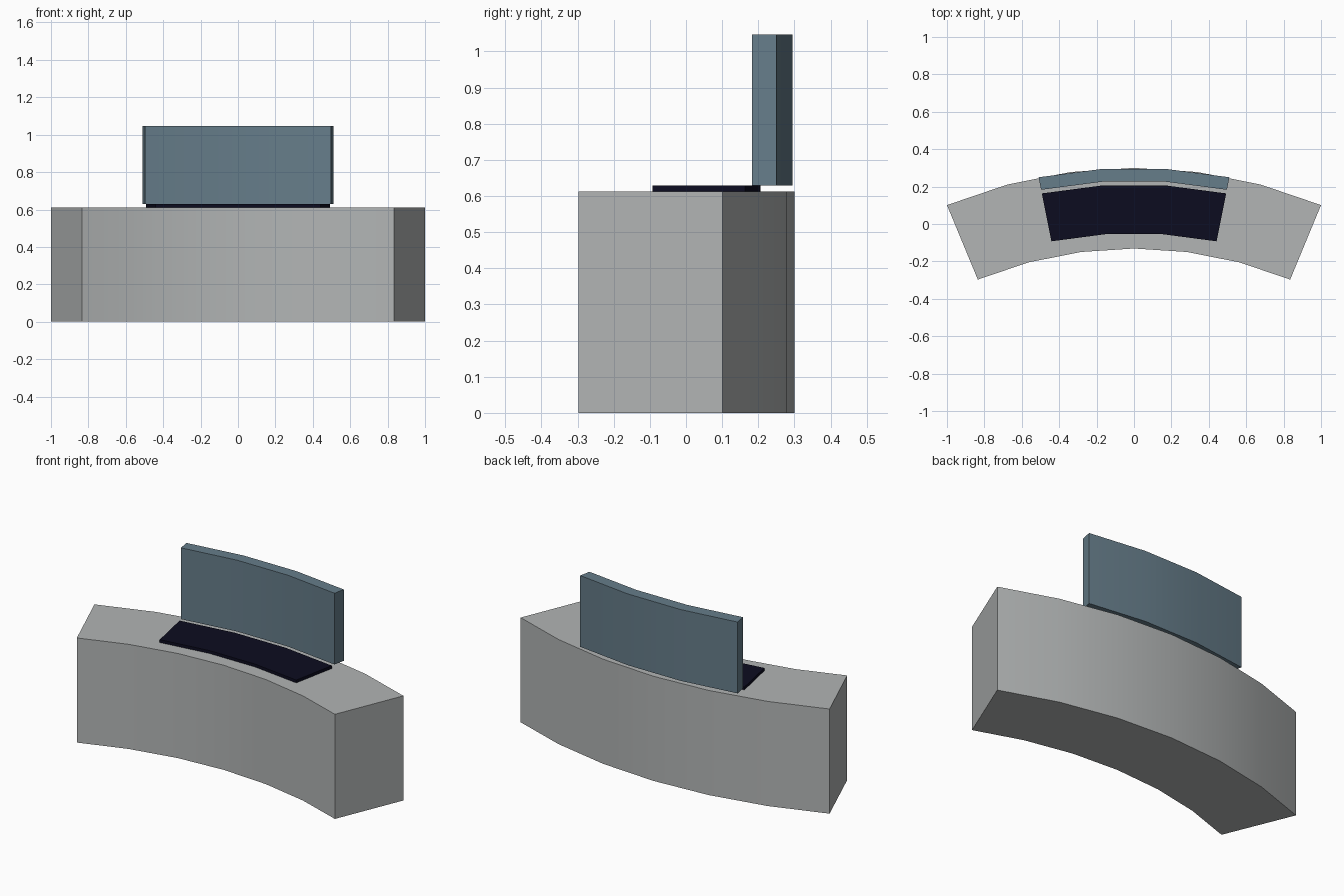
import bpy, bmesh, math

if "Cube" in bpy.data.objects:
    bpy.data.objects.remove(bpy.data.objects["Cube"])

CENTRE_Y = -2.313  # common centre of all the arcs


def srgb(r, g, b):
    def lin(c):
        c /= 255
        return c / 12.92 if c <= 0.04045 else ((c + 0.055) / 1.055) ** 2.4
    return (lin(r), lin(g), lin(b), 1)


def material(name, rgb):
    m = bpy.data.materials.new(name)
    m.diffuse_color = srgb(*rgb)
    m.use_nodes = True
    m.node_tree.nodes["Principled BSDF"].inputs["Base Color"].default_value = m.diffuse_color
    return m


def arc_block(name, r_in, r_out, z0, z1, half_angle, segments, mat):
    """Curved slab swept about the common centre."""
    angles = [math.radians(half_angle * (2 * i / segments - 1)) for i in range(segments + 1)]
    outline = [(r_in * math.sin(a), CENTRE_Y + r_in * math.cos(a)) for a in angles]
    outline += [(r_out * math.sin(a), CENTRE_Y + r_out * math.cos(a)) for a in reversed(angles)]
    bm = bmesh.new()
    low = [bm.verts.new((x, y, z0)) for x, y in outline]
    high = [bm.verts.new((x, y, z1)) for x, y in outline]
    n = len(outline)
    for i in range(n):
        j = (i + 1) % n
        bm.faces.new((low[i], low[j], high[j], high[i]))
    # top and bottom as strips of quads
    for i in range(segments):
        k = n - 1 - i
        bm.faces.new((high[i], high[i + 1], high[k - 1], high[k]))
        bm.faces.new((low[k], low[k - 1], low[i + 1], low[i]))
    bmesh.ops.recalc_face_normals(bm, faces=bm.faces)
    mesh = bpy.data.meshes.new(name)
    bm.to_mesh(mesh)
    bm.free()
    mesh.materials.append(mat)
    obj = bpy.data.objects.new(name, mesh)
    bpy.context.collection.objects.link(obj)
    bpy.ops.object.select_all(action='DESELECT')
    obj.select_set(True)
    bpy.context.view_layer.objects.active = obj
    bpy.ops.object.shade_smooth_by_angle(angle=math.radians(30))
    return obj


grey = material("concrete_grey", (178, 181, 181))
navy = material("dark_navy", (12, 12, 32))
blue = material("slate_blue", (102, 125, 138))

# Curved bench body
arc_block("bench_base", 2.182, 2.613, 0.0, 0.612, 22.5, 6, grey)
# Thin seat pad
arc_block("seat_pad", 2.264, 2.525, 0.612, 0.629, 11.25, 3, navy)
# Upright back panel, just clear of the base
arc_block("backrest", 2.545, 2.613, 0.629, 1.046, 11.25, 3, blue)
